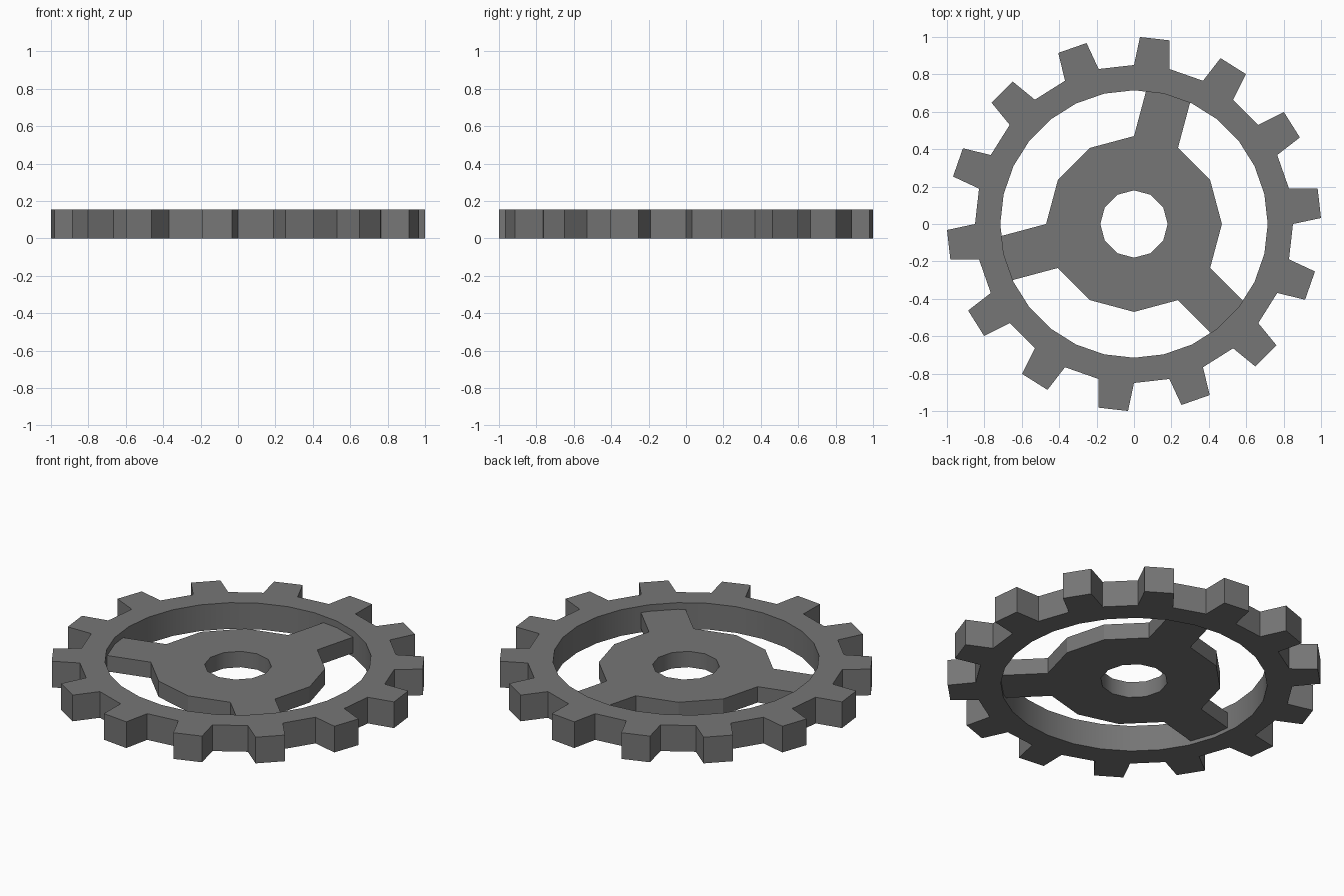
import bpy, bmesh
from math import sin, cos, tau

if "Cube" in bpy.data.objects:
    bpy.data.objects.remove(bpy.data.objects["Cube"])

# Dark grey metal
metal = bpy.data.materials.new("dark_grey")
metal.diffuse_color = (0.18, 0.18, 0.18, 1)
metal.use_nodes = True
metal.node_tree.nodes["Principled BSDF"].inputs["Base Color"].default_value = metal.diffuse_color


def toothed_ring(name, sides, r_in, r_out, every, reach, half_width, z0, z1):
    """Flat ring with an arm or tooth grown from every n-th side, extruded up."""
    bm = bmesh.new()
    step = tau / sides

    def loop(r):
        return [bm.verts.new((r * sin(i * step), r * cos(i * step), z0)) for i in range(sides)]

    inner, outer = loop(r_in), loop(r_out)
    for i in range(sides):
        j = (i + 1) % sides
        bm.faces.new((inner[i], outer[i], outer[j], inner[j]))
        if i % every == 0:
            a = (i + 0.5) * step
            tip = [bm.verts.new((reach * sin(a) + w * cos(a), reach * cos(a) - w * sin(a), z0))
                   for w in (-half_width, half_width)]
            bm.faces.new((outer[i], tip[0], tip[1], outer[j]))
    res = bmesh.ops.extrude_face_region(bm, geom=bm.faces[:])
    top = [v for v in res["geom"] if isinstance(v, bmesh.types.BMVert)]
    bmesh.ops.translate(bm, verts=top, vec=(0, 0, z1 - z0))
    bmesh.ops.recalc_face_normals(bm, faces=bm.faces[:])
    # only the round inner wall is smooth, everything else is flat
    for f in bm.faces:
        f.smooth = all(v.co.xy.length < r_in + 0.001 for v in f.verts)

    mesh = bpy.data.meshes.new(name)
    bm.to_mesh(mesh)
    bm.free()
    mesh.materials.append(metal)
    ob = bpy.data.objects.new(name, mesh)
    bpy.context.collection.objects.link(ob)
    return ob


# Outer rim with 14 tapered teeth
toothed_ring("gear_rim", 28, 0.715, 0.85, 2, 0.997, 0.08, 0.0, 0.155)

# Thinner twelve-sided hub with three spokes running into the rim
toothed_ring("hub_and_spokes", 12, 0.18, 0.47, 4, 0.75, 0.47 * sin(tau / 24), 0.022, 0.116)
